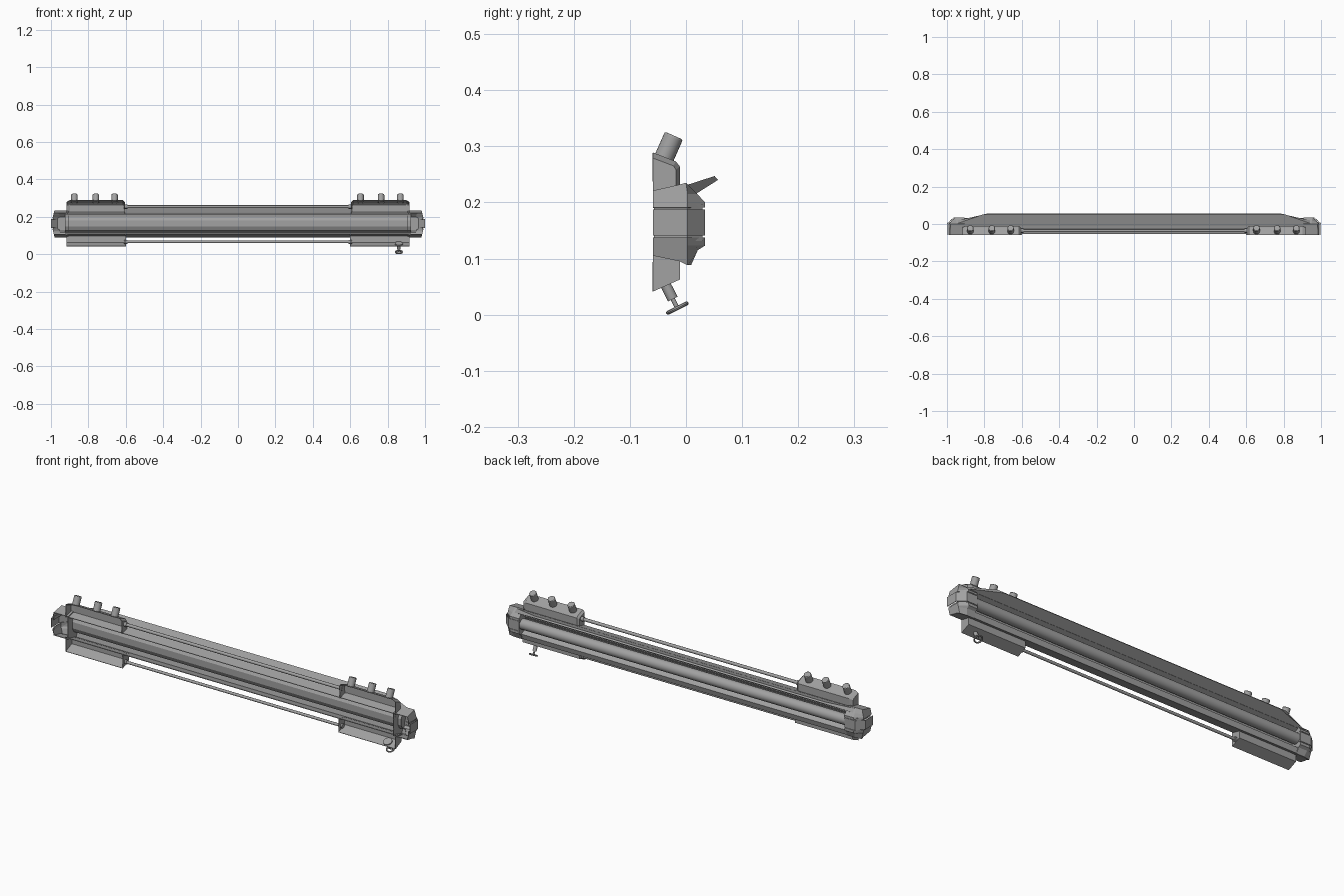
import bpy, bmesh, math
from mathutils import Vector

cube = bpy.data.objects.get("Cube")
if cube:
    bpy.data.objects.remove(cube, do_unlink=True)

grey = bpy.data.materials.new("mid grey")
grey.use_nodes = True
COLOUR = (0.36, 0.36, 0.36, 1)
grey.diffuse_color = COLOUR
grey.node_tree.nodes["Principled BSDF"].inputs["Base Color"].default_value = COLOUR


def loft(name, rings, open_edges=(), open_ends=False):
    """Join rings of points into a solid, or into a sheet shell where sides are left open."""
    bm = bmesh.new()
    loops = [[bm.verts.new(p) for p in ring] for ring in rings]
    removed = []
    for a, b in zip(loops, loops[1:]):
        for i in range(len(a)):
            j = (i + 1) % len(a)
            face = bm.faces.new((a[i], a[j], b[j], b[i]))
            if i in open_edges:
                removed.append(face)
    ends = [bm.faces.new(loops[0]), bm.faces.new(loops[-1])]
    bmesh.ops.recalc_face_normals(bm, faces=bm.faces)
    bmesh.ops.delete(bm, geom=removed + (ends if open_ends else []), context='FACES')
    mesh = bpy.data.meshes.new(name)
    bm.to_mesh(mesh)
    bm.free()
    mesh.materials.append(grey)
    obj = bpy.data.objects.new(name, mesh)
    bpy.context.collection.objects.link(obj)
    if open_edges:
        sheet = obj.modifiers.new("sheet thickness", 'SOLIDIFY')
        sheet.thickness, sheet.offset = .003, -1


def section(profile, x):
    return [(x, y, z) for y, z in profile]


def finish(name):
    obj = bpy.context.object
    obj.name = name
    obj.data.materials.append(grey)
    bpy.ops.object.shade_smooth_by_angle(angle=math.radians(40))
    return obj


def rod(name, start, end, radius, sides=20, bevel=0):
    a, b = Vector(start), Vector(end)
    bpy.ops.mesh.primitive_cylinder_add(vertices=sides, radius=radius, depth=(b - a).length,
                                        location=(a + b) / 2)
    bpy.context.object.rotation_euler = (b - a).to_track_quat('Z', 'Y').to_euler()
    obj = finish(name)
    if bevel:
        mod = obj.modifiers.new("rounded rim", 'BEVEL')
        mod.width, mod.segments = bevel, 2


# Long sheet housing: hollow at the front, lamp trough at the back
housing = [(-.054, .216), (-.011, .227), (0, .231), (.018, .211), (-.012, .196),
           (-.022, .18), (-.022, .15), (-.012, .13), (.016, .116), (.009, .09),
           (-.011, .096), (-.054, .107)]
loft("housing", [section(housing, -.925), section(housing, .925)], {11}, True)

# Swept visor, shorter along its outer lip
visor = [(-.003, .2295), (.051, .247), (.057, .24), (.015, .2135)]


def visor_half(y):
    return .96 - max(0, y - .024) * 5.6


loft("visor", [[(s * visor_half(y), y, z) for y, z in visor] for s in (-1, 1)])

# Lamp tube in the trough
rod("lamp_tube", (-.91, .006, .164), (.91, .006, .164), .026, 32)

# End caps: three chamfered shells, with recessed strips behind the grooves
cap_upper = [(-.059, .191), (.034, .191), (.034, .2), (.02, .215), (0, .235),
             (-.011, .232), (-.059, .221)]
cap_middle = [(-.059, .141), (.034, .141), (.034, .187), (-.059, .187)]
cap_lower = [(-.059, .137), (.034, .137), (.034, .123), (.021, .115), (.009, .088),
             (-.011, .095), (-.059, .105)]
strip_upper = [(-.057, .182), (.029, .182), (.029, .197), (-.057, .197)]
strip_lower = [(-.057, .131), (.029, .131), (.029, .146), (-.057, .146)]


def end_cap(name, profile, side, tip, slope, open_edges):
    shoulder = [(side * (.965 - slope * abs(z - .164)), y, z) for y, z in profile]
    end = [(side * (tip - slope * abs(z - .164)), min(y, .003), z) for y, z in profile]
    loft(name, [section(profile, side * .905), shoulder, end], open_edges)


for side, label in ((1, "left"), (-1, "right")):
    end_cap(label + "_cap_upper", cap_upper, side, .999, .25, {0, 6})
    end_cap(label + "_cap_middle", cap_middle, side, 1, 0, {0, 2, 3})
    end_cap(label + "_cap_lower", cap_lower, side, .999, .25, {0, 6})
    end_cap(label + "_cap_strip_upper", strip_upper, side, .988, 0, {0, 2, 3})
    end_cap(label + "_cap_strip_lower", strip_lower, side, .988, 0, {0, 2, 3})

# Hollow mounting brackets above and below each end, open at the front
upper = [(-.059, .212), (-.059, .289), (-.018, .273), (-.011, .264), (-.011, .222)]
upper_end = [(-.059, .212), (-.059, .279), (-.022, .265), (-.018, .258), (-.018, .222)]
lower = [(-.059, .112), (-.059, .041), (-.011, .0625), (-.011, .1)]
for side, label in ((1, "left"), (-1, "right")):
    loft(label + "_upper_bracket", [section(upper_end, side * .605), section(upper, side * .615),
                                    section(upper, side * .9), section(upper_end, side * .918)],
         {0, 4})
    loft(label + "_lower_bracket", [section(lower, side * .6), section(lower, side * .918)],
         {0, 3})
    # Sockets that take the rail ends
    for place, z in (("upper", .254), ("lower", .066)):
        rod(f"{label}_{place}_socket", (side * .592, -.036, z), (side * .61, -.036, z), .011, 12)

# Thin rails joining the brackets
rod("upper_rail", (-.61, -.036, .254), (.61, -.036, .254), .008, 12)
rod("lower_rail", (-.61, -.036, .066), (.61, -.036, .066), .007, 12)

# Tilted knobs on the upper brackets
for i, x in enumerate((-.875, -.76, -.66, .655, .765, .868)):
    rod(f"knob_{i + 1}", (x, -.0405, .276), (x, -.0215, .319), .0175, 20, .003)

# Drain valve with a hand wheel under the left bracket, held by a flange inside
hub = Vector((.86, -.0155, .0117))
axis = Vector((0, -.45, .89)).normalized()
rod("valve_flange", hub + axis * .046, hub + axis * .053, .021, 20)
rod("valve_neck", hub + axis * .018, hub + axis * .048, .0095, 16)
rod("valve_stem", hub, hub + axis * .022, .004, 12)
bpy.ops.mesh.primitive_torus_add(major_radius=.0185, minor_radius=.0036, major_segments=24,
                                 minor_segments=8, location=hub)
bpy.context.object.rotation_euler = axis.to_track_quat('Z', 'Y').to_euler()
finish("valve_wheel")
rod("valve_spoke", hub - Vector((.018, 0, 0)), hub + Vector((.018, 0, 0)), .003, 8)
